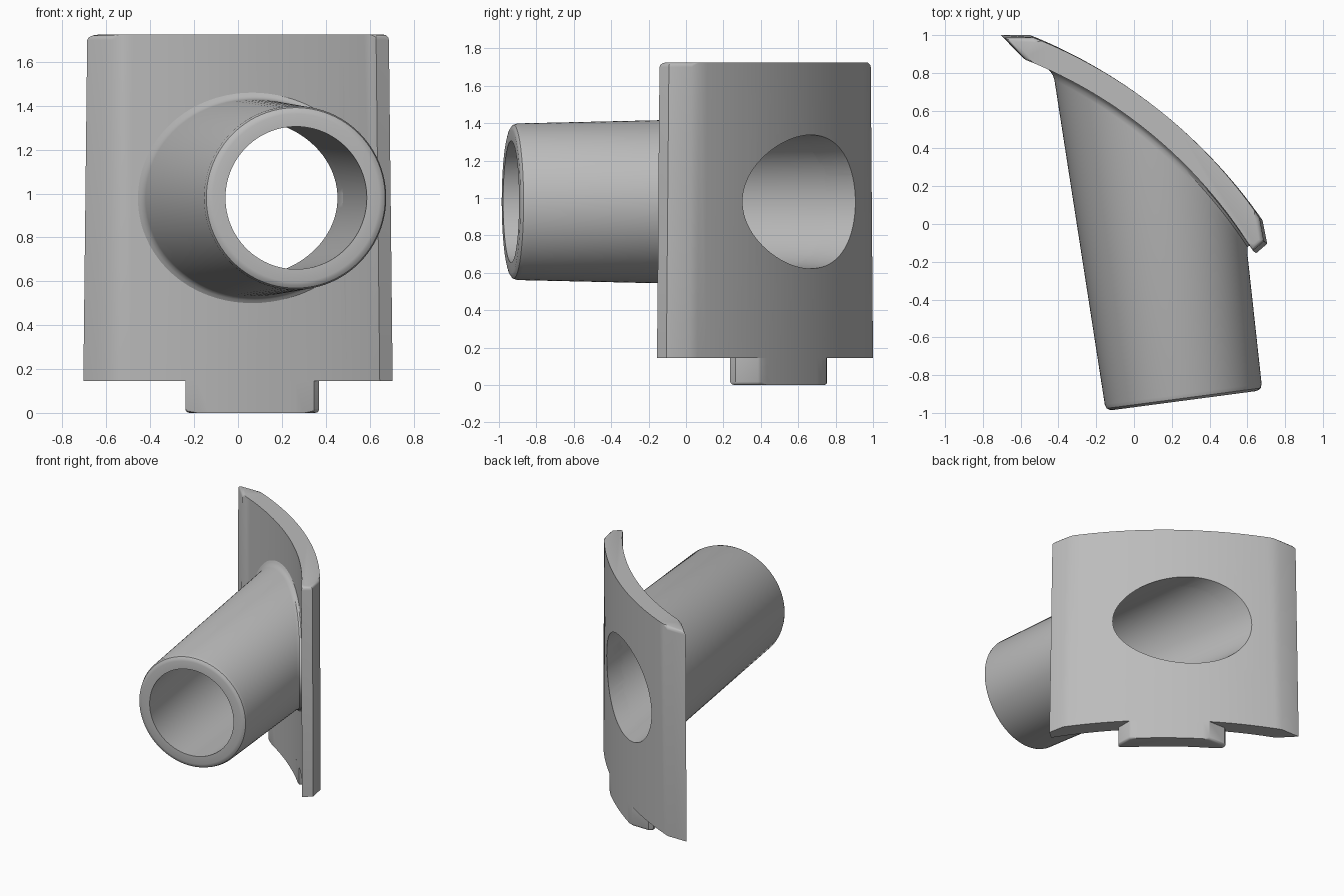
import bpy, bmesh, math
from mathutils import Vector

cube = bpy.data.objects.get("Cube")
if cube:
    bpy.data.objects.remove(cube, do_unlink=True)

grey = bpy.data.materials.new("plain_grey")
grey.use_nodes = True
grey.diffuse_color = (0.5, 0.5, 0.5, 1)
grey.node_tree.nodes["Principled BSDF"].inputs["Base Color"].default_value = (0.5, 0.5, 0.5, 1)

# Arc shared by the plate, tab and tube: chord direction, outward normal, centre
MID = Vector((0.065, 0.51))
ALONG = Vector((0.782, -0.623)).normalized()
OUT = Vector((0.623, 0.782)).normalized()
R, SAG, THICK = 2.75, 0.115, 0.125
CENTRE = MID + OUT * (SAG - R)
BASE, TOP = 0.145, 1.725


def arc(t0, t1, depth, n=32):
    """Points of the arc, 'depth' inside the outer face."""
    ts = [t0 + (t1 - t0) * i / n for i in range(n + 1)]
    return [CENTRE + ALONG * t + OUT * math.sqrt((R - depth) ** 2 - t * t) for t in ts]


def make(name, bm):
    bmesh.ops.recalc_face_normals(bm, faces=bm.faces)
    mesh = bpy.data.meshes.new(name)
    bm.to_mesh(mesh)
    bm.free()
    ob = bpy.data.objects.new(name, mesh)
    bpy.context.collection.objects.link(ob)
    mesh.materials.append(grey)
    return ob


def smooth(ob):
    bpy.ops.object.select_all(action='DESELECT')
    ob.select_set(True)
    bpy.context.view_layer.objects.active = ob
    bpy.ops.object.shade_smooth_by_angle(angle=math.radians(32))


def prism(name, outline, z0, z1, bevel_z, bevel, taper=1.0):
    """Upright prism with one rounded rim; the upper end may be shortened along the arc."""
    bm = bmesh.new()
    low = [bm.verts.new((p.x, p.y, z0)) for p in outline]
    high = []
    for p in outline:
        q = p + ALONG * (p - MID).dot(ALONG) * (taper - 1)
        high.append(bm.verts.new((q.x, q.y, z1)))
    bm.faces.new(low)
    bm.faces.new(high)
    for i in range(len(low)):
        j = (i + 1) % len(low)
        bm.faces.new((low[i], low[j], high[j], high[i]))
    rim = [e for e in bm.edges if all(abs(v.co.z - bevel_z) < 1e-5 for v in e.verts)]
    bmesh.ops.bevel(bm, geom=rim, offset=bevel, segments=3, profile=0.5, affect='EDGES')
    return make(name, bm)


# Tube axis, running from the open mouth to the plate
MOUTH = Vector((0.265, -0.935, 0.98))
AXIS = Vector((-0.131, 0.991, 0)).normalized()
SIDE = Vector((AXIS.y, -AXIS.x, 0))
SIDES = 96


def tube_r(s):
    return 0.418 + 0.0225 * s


def bore_r(s):
    return 0.325 + 0.02 * s


def ring_point(angle, s, r):
    return MOUTH + AXIS * s + (SIDE * math.cos(angle) + Vector((0, 0, math.sin(angle)))) * r


def reach(angle, radius, gap):
    """Distance along the tube wall to 'gap' short of the plate's inner face."""
    lo, hi = 0.0, 2.5
    for _ in range(30):
        s = (lo + hi) / 2
        if (ring_point(angle, s, radius(s)).xy - CENTRE).length < R - THICK - gap:
            lo = s
        else:
            hi = s
    return lo


def skin(name, rows, closed):
    bm = bmesh.new()
    rings = [[bm.verts.new(p) for p in row] for row in rows]
    pairs = list(zip(rings, rings[1:]))
    if closed:
        pairs.append((rings[-1], rings[0]))
    else:
        bm.faces.new(rings[0])
        bm.faces.new(rings[-1])
    for a, b in pairs:
        for i in range(SIDES):
            j = (i + 1) % SIDES
            bm.faces.new((a[i], a[j], b[j], b[i]))
    return make(name, bm)


angles = [2 * math.pi * i / SIDES for i in range(SIDES)]

# Curved back plate with angled ends
outline = (arc(-0.786, 0.787, 0) + [Vector((0.705, -0.105))]
           + arc(0.869, -0.743, THICK) + [Vector((-0.705, 1.0))])
plate = prism("curved_plate", outline, BASE, TOP, TOP, 0.025, 0.975)

# Bore through the plate
cutter = skin("bore_cutter", [[ring_point(a, s, bore_r(s)) for a in angles] for s in (0.3, 2.4)], False)
cutter.hide_render = True
cut = plate.modifiers.new("bore", 'BOOLEAN')
cut.operation = 'DIFFERENCE'
cut.solver = 'EXACT'
cut.object = cutter
bpy.context.view_layer.objects.active = plate
bpy.ops.object.modifier_apply(modifier=cut.name)
bpy.data.objects.remove(cutter, do_unlink=True)
smooth(plate)

# Hollow tube: bore, rounded mouth, outer wall, flared joint on the plate
rows = [[ring_point(a, reach(a, bore_r, -0.01), bore_r(reach(a, bore_r, -0.01))) for a in angles],
        [ring_point(a, 0, bore_r(0)) for a in angles]]
for s, inset in ((0, 0.035), (0.004, 0.02), (0.013, 0.007), (0.035, 0)):
    rows.append([ring_point(a, s, tube_r(s) - inset) for a in angles])
for gap, flare in ((0.04, 0), (0.02, 0.005), (0.007, 0.016), (-0.003, 0.035)):
    def wall(s, flare=flare):
        return tube_r(s) + flare
    rows.append([ring_point(a, reach(a, wall, gap), wall(reach(a, wall, gap))) for a in angles])
smooth(skin("hollow_tube", rows, True))

# Locating tab under the plate
left_end = [Vector(p) for p in ((-0.24, 0.735), (-0.215, 0.755))]
right_end = [Vector(p) for p in ((0.37, 0.385), (0.37, 0.265))]
tab = left_end + arc(-0.26, 0.3, 0, 12) + right_end + arc(0.39, -0.36, THICK, 12)
smooth(prism("bottom_tab", tab, 0, BASE, 0, 0.018))
